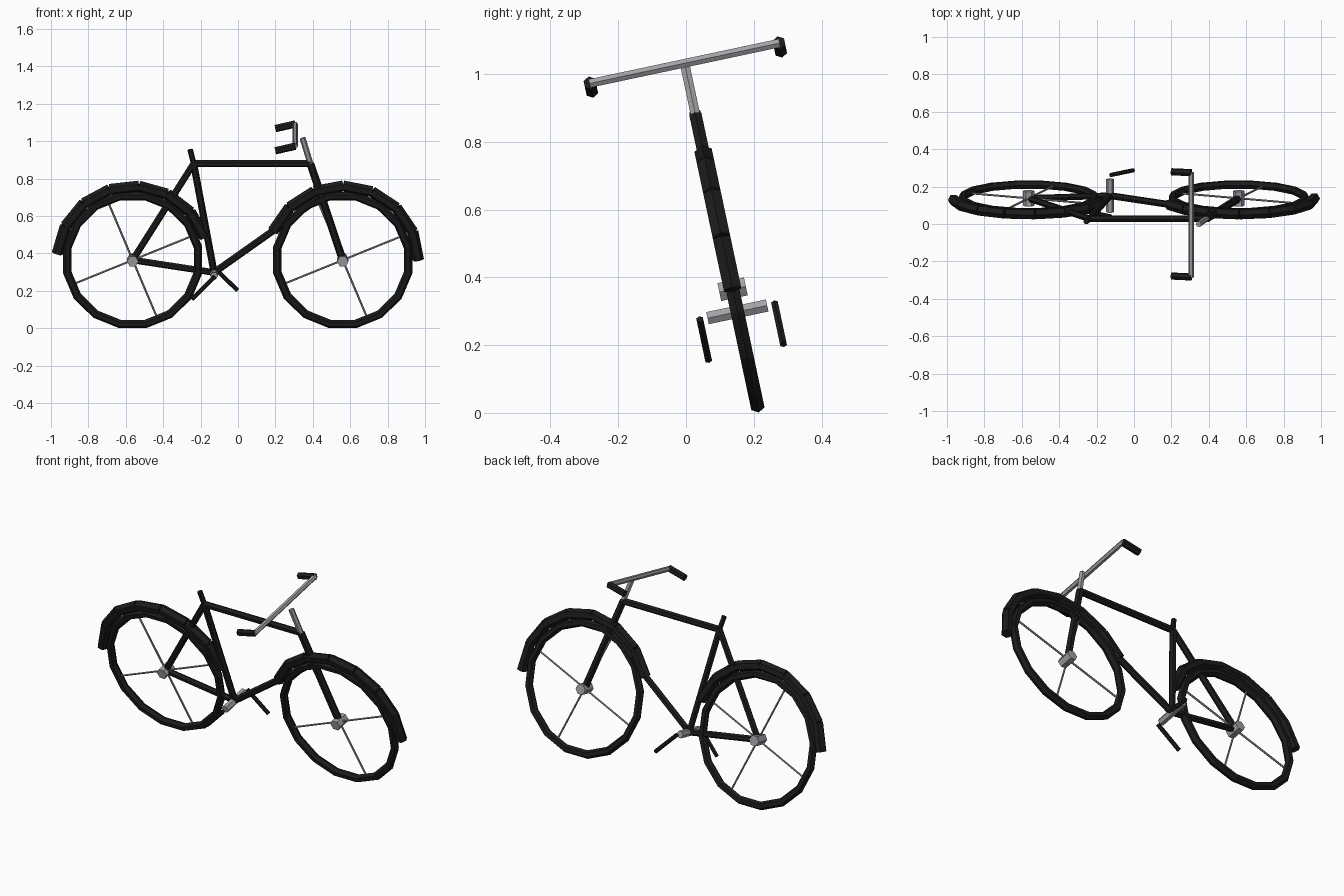
import bpy, bmesh, math
from mathutils import Vector, Matrix

if "Cube" in bpy.data.objects:
    bpy.data.objects.remove(bpy.data.objects["Cube"])

# Whole bicycle is drawn upright (x, side, height), then leaned about the x axis
LEAN = Matrix.Translation((0, 0.215, 0)) @ Matrix.Rotation(math.radians(12), 4, 'X')


def material(name, rgb):
    m = bpy.data.materials.new(name)
    m.diffuse_color = (*rgb, 1)
    m.use_nodes = True
    m.node_tree.nodes["Principled BSDF"].inputs["Base Color"].default_value = m.diffuse_color
    return m


BLACK = material("black_paint", (0.011, 0.011, 0.011))
METAL = material("grey_metal", (0.36, 0.36, 0.385))


def tubes(name, runs, r, mat):
    """Six-sided straight tubes, one for each pair of end points."""
    bm = bmesh.new()
    for a, b in runs:
        a, b = Vector(a), Vector(b)
        d = b - a
        turn = Vector((0, 0, 1)).rotation_difference(d).to_matrix().to_4x4()
        place = Matrix.Translation((a + b) / 2) @ turn @ Matrix.Rotation(math.pi / 2, 4, 'Z')
        bmesh.ops.create_cone(bm, cap_ends=True, segments=6, radius1=r, radius2=r,
                              depth=d.length, matrix=LEAN @ place)
    me = bpy.data.meshes.new(name)
    bm.to_mesh(me)
    bm.free()
    me.materials.append(mat)
    ob = bpy.data.objects.new(name, me)
    bpy.context.collection.objects.link(ob)
    return ob


def wheel(side, x, arc_start, arc_end):
    c = Vector((x, 0, 0.373))

    def at(deg, rad):
        t = math.radians(deg)
        return c + Vector((math.cos(t), 0, math.sin(t))) * rad

    # tyre
    bpy.ops.mesh.primitive_torus_add(major_segments=16, minor_segments=6,
                                     major_radius=0.356, minor_radius=0.023)
    tyre = bpy.context.object
    tyre.name = side + "_tyre"
    tyre.data.transform(LEAN @ Matrix.Translation(c) @ Matrix.Rotation(math.pi / 2, 4, 'X')
                        @ Matrix.Rotation(math.pi / 16, 4, 'Z'))
    tyre.data.materials.append(BLACK)
    # spokes and hub
    tubes(side + "_spokes", [(c, at(22.5 + 90 * k, 0.35)) for k in range(4)], 0.0055, METAL)
    tubes(side + "_hub", [(c - Vector((0, 0.04, 0)), c + Vector((0, 0.04, 0)))], 0.031, METAL)
    # mudguard in seven straight pieces
    pts = [at(arc_start + (arc_end - arc_start) * i / 7, 0.405) for i in range(8)]
    tubes(side + "_mudguard", list(zip(pts, pts[1:])), 0.03, BLACK)


wheel("rear", -0.563, 18, 175)
wheel("front", 0.56, 0, 157)

# Frame
rear, front = (-0.563, 0, 0.373), (0.56, 0, 0.373)
bracket, seat, head = (-0.128, 0, 0.305), (-0.237, 0, 0.9), (0.387, 0, 0.9)
tubes("main_frame", [(bracket, seat), (seat, head), (bracket, (0.44, 0, 0.715))], 0.019, BLACK)
tubes("rear_stays", [(rear, seat), (rear, bracket)], 0.018, BLACK)
tubes("fork", [(head, front)], 0.021, BLACK)
tubes("seat_post", [(seat, (-0.256, 0, 0.977))], 0.015, BLACK)

# Steering
tubes("stem", [(head, (0.345, 0, 1.04))], 0.016, METAL)
tubes("handlebar", [((0.305, -0.287, 1.055), (0.305, 0.287, 1.055))], 0.0145, METAL)
tubes("grips", [((0.307, s * 0.285, 1.056), (0.2, s * 0.285, 1.031)) for s in (-1, 1)], 0.02, BLACK)

# Crank axle and crank arms
tubes("crank_axle", [((-0.128, -0.09, 0.305), (-0.128, 0.09, 0.305))], 0.021, METAL)
tubes("crank_arms", [((-0.125, s * 0.113, 0.307), (-0.125 + s * 0.122, s * 0.113, 0.183))
                     for s in (-1, 1)], 0.0115, BLACK)
